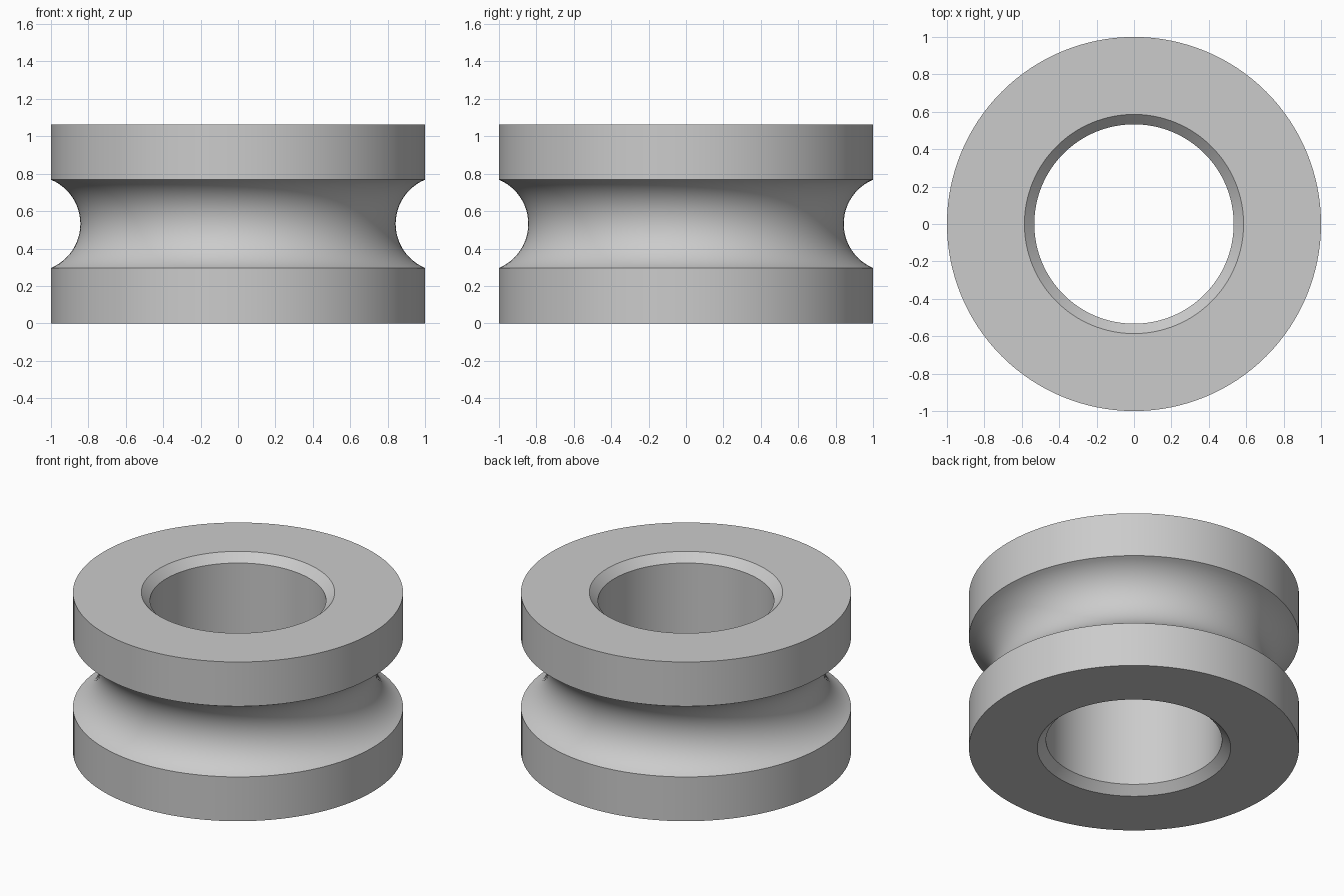
import bpy
import bmesh
import math

cube = bpy.data.objects.get("Cube")
if cube:
    bpy.data.objects.remove(cube, do_unlink=True)

HEIGHT = 1.064
OUTER, BORE, CHAMFER = 1.0, 0.533, 0.053
GROOVE_HALF, GROOVE_DEPTH = 0.236, 0.157
SEGMENTS, ARC_STEPS = 128, 24

# Bare metal colour
metal = bpy.data.materials.new("light_grey_metal")
metal.use_nodes = True
grey = (0.6, 0.6, 0.6, 1)
metal.diffuse_color = grey
metal.node_tree.nodes["Principled BSDF"].inputs["Base Color"].default_value = grey

# Closed cross-section: chamfered bore, flat rims and a round outer groove
mid = HEIGHT / 2
radius = (GROOVE_HALF ** 2 + GROOVE_DEPTH ** 2) / (2 * GROOVE_DEPTH)
centre = OUTER - GROOVE_DEPTH + radius
sweep = math.asin(GROOVE_HALF / radius)
profile = [(BORE, CHAMFER), (BORE + CHAMFER, 0), (OUTER, 0)]
for i in range(ARC_STEPS + 1):
    a = sweep * (2 * i / ARC_STEPS - 1)
    profile.append((centre - radius * math.cos(a), mid + radius * math.sin(a)))
profile += [(OUTER, HEIGHT), (BORE + CHAMFER, HEIGHT), (BORE, HEIGHT - CHAMFER)]

# Grooved roller: spin the cross-section around the vertical axis
bm = bmesh.new()
verts = [bm.verts.new((r, 0, z)) for r, z in profile]
edges = [bm.edges.new((v, verts[i - 1])) for i, v in enumerate(verts)]
bmesh.ops.spin(bm, geom=verts + edges, cent=(0, 0, 0), axis=(0, 0, 1),
               angle=math.tau, steps=SEGMENTS, use_merge=True)
bmesh.ops.remove_doubles(bm, verts=bm.verts, dist=0.0001)
bmesh.ops.recalc_face_normals(bm, faces=bm.faces)
mesh = bpy.data.meshes.new("grooved_roller")
bm.to_mesh(mesh)
bm.free()
mesh.materials.append(metal)
roller = bpy.data.objects.new("grooved_roller", mesh)
bpy.context.collection.objects.link(roller)

# Smooth round walls with crisp rims
bpy.ops.object.select_all(action='DESELECT')
roller.select_set(True)
bpy.context.view_layer.objects.active = roller
bpy.ops.object.shade_smooth_by_angle(angle=math.radians(30))
